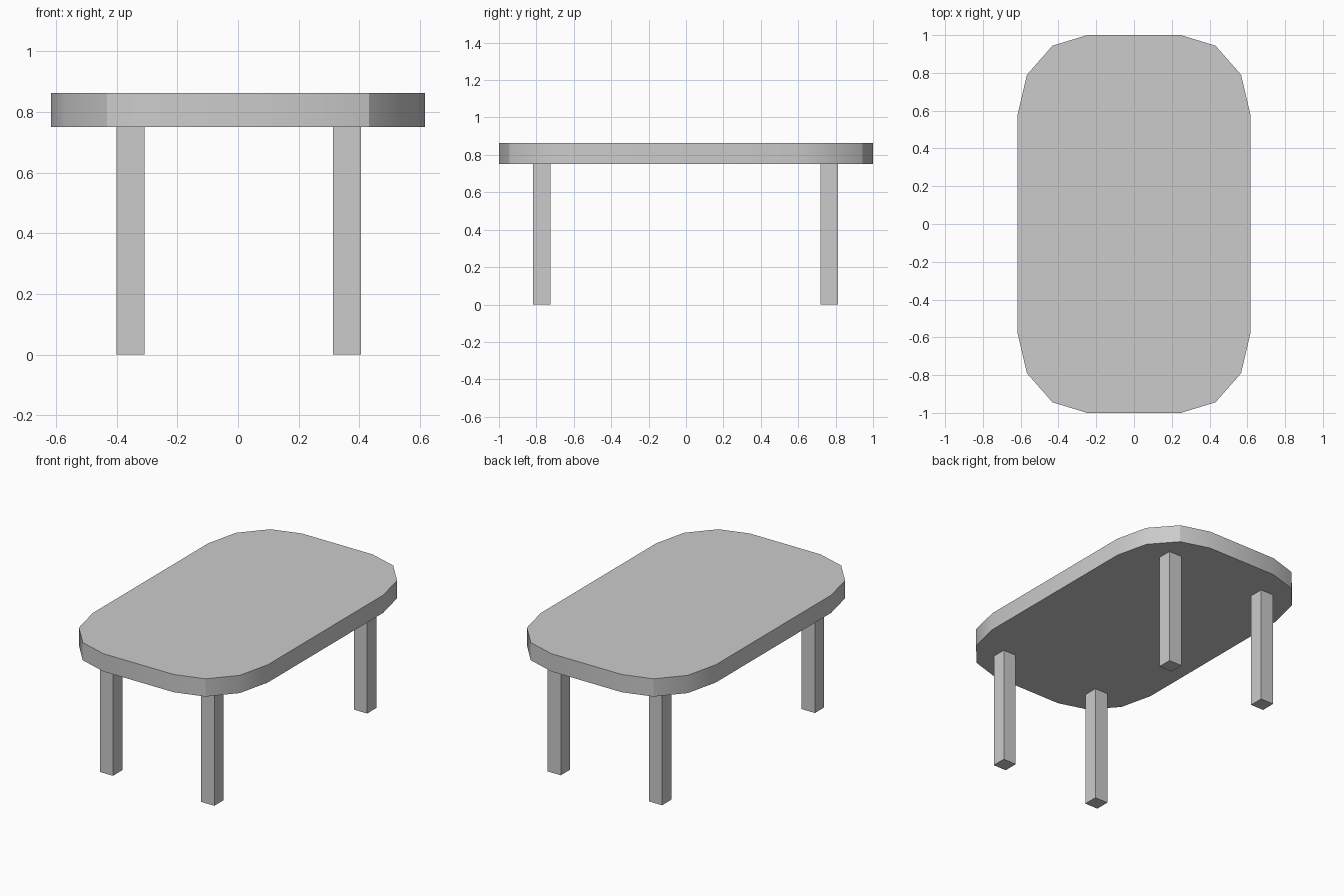
import bpy, bmesh, math

if "Cube" in bpy.data.objects:
    bpy.data.objects.remove(bpy.data.objects["Cube"])

LEG_TOP, TABLE_TOP = 0.75, 0.863


def extruded(name, outline, z0, z1):
    """Closed prism from a counter-clockwise outline."""
    bm = bmesh.new()
    face = bm.faces.new([bm.verts.new((x, y, z0)) for x, y in outline])
    res = bmesh.ops.extrude_face_region(bm, geom=[face], use_keep_orig=True)
    for v in res["geom"]:
        if isinstance(v, bmesh.types.BMVert):
            v.co.z = z1
    bmesh.ops.recalc_face_normals(bm, faces=bm.faces)
    mesh = bpy.data.meshes.new(name)
    bm.to_mesh(mesh)
    bm.free()
    obj = bpy.data.objects.new(name, mesh)
    bpy.context.collection.objects.link(obj)
    return obj


# Tabletop: rectangle with elliptical corners, three segments each
cx, cy, rx, ry = 0.248, 0.58, 0.368, 0.42
outline = []
for quarter, (sx, sy) in enumerate([(1, 1), (-1, 1), (-1, -1), (1, -1)]):
    for i in range(4):
        a = math.radians(quarter * 90 + i * 30)
        outline.append((sx * cx + rx * math.cos(a), sy * cy + ry * math.sin(a)))
top = extruded("tabletop", outline, LEG_TOP, TABLE_TOP)
bpy.context.view_layer.objects.active = top
top.select_set(True)
bpy.ops.object.shade_smooth_by_angle(angle=math.radians(30))

# Four square legs
h = 0.0465
for side, x in (("left", -0.354), ("right", 0.359)):
    for end, y in (("front", -0.771), ("back", 0.766)):
        square = [(x - h, y - h), (x + h, y - h), (x + h, y + h), (x - h, y + h)]
        extruded(f"{end}_{side}_leg", square, 0, LEG_TOP)
